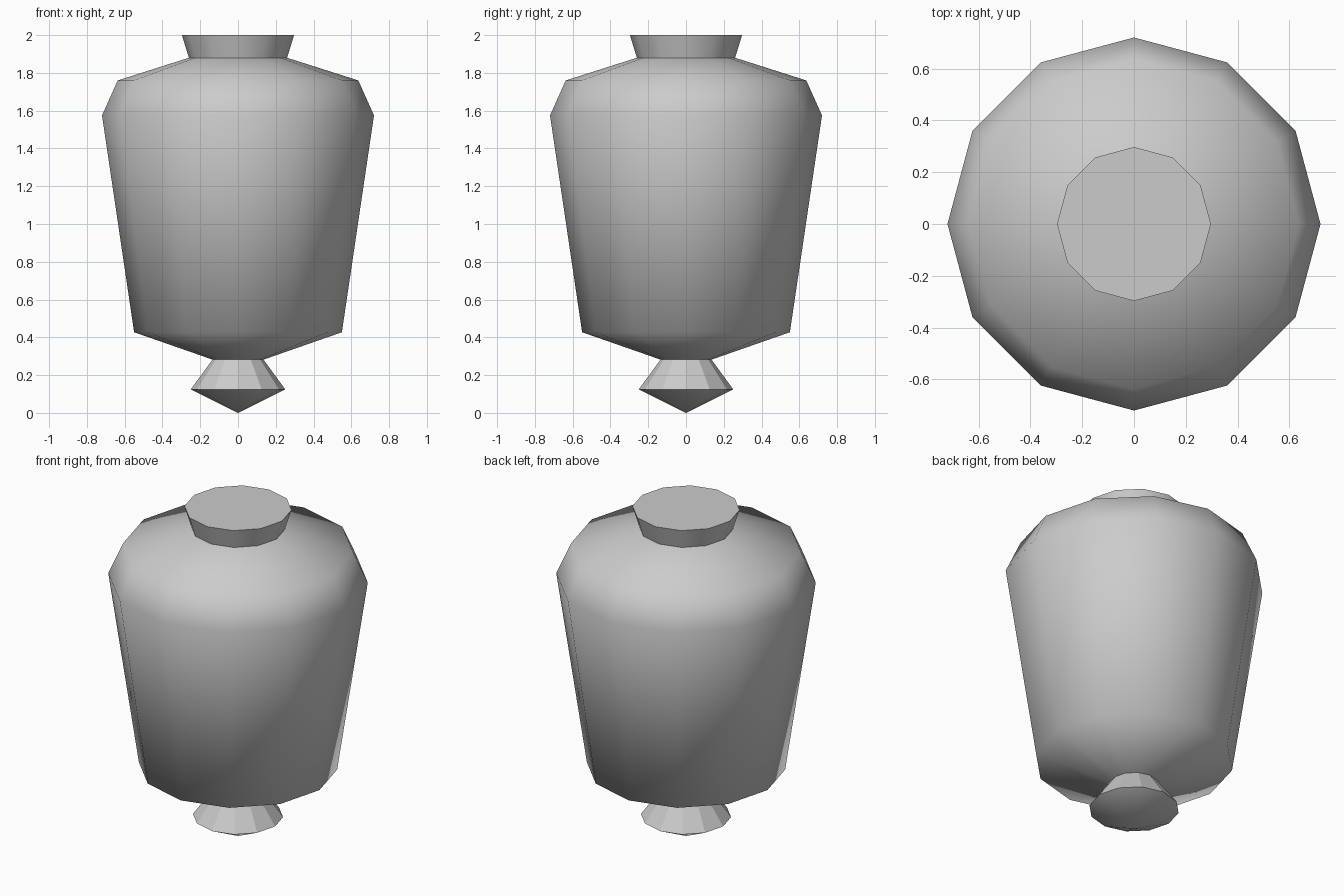
import bpy, bmesh
from math import cos, sin, tau

if "Cube" in bpy.data.objects:
    bpy.data.objects.remove(bpy.data.objects["Cube"])

SIDES = 12


def lathe(name, profile, faceted=(), sharp_rings=(), cap_top=False):
    """Spin (radius, z) points; faceted lists bands with hard upright edges."""
    bm = bmesh.new()
    rings = []
    for r, z in profile:
        if r == 0:
            rings.append([bm.verts.new((0, 0, z))] * SIDES)
        else:
            rings.append([bm.verts.new((r * cos(tau * i / SIDES), r * sin(tau * i / SIDES), z))
                          for i in range(SIDES)])
    for low, high in zip(rings, rings[1:]):
        for i in range(SIDES):
            j = (i + 1) % SIDES
            corners = dict.fromkeys((low[i], low[j], high[j], high[i]))
            bm.faces.new(list(corners)).smooth = True
    if cap_top:
        bm.faces.new(rings[-1])
    for band in faceted:
        for a, b in zip(rings[band], rings[band + 1]):
            bm.edges.get((a, b)).smooth = False
    for k in sharp_rings:
        for i in range(SIDES):
            bm.edges.get((rings[k][i - 1], rings[k][i])).smooth = False
    mesh = bpy.data.meshes.new(name)
    bm.to_mesh(mesh)
    bm.free()
    obj = bpy.data.objects.new(name, mesh)
    bpy.context.collection.objects.link(obj)
    return obj


# Pointed foot flaring below the body
lathe("foot", [(0, 0), (0.25, 0.125), (0.135, 0.282)], faceted=[1], sharp_rings=[1])

# Tapered body with sloping underside and rounded shoulder
lathe("body", [(0.135, 0.282), (0.55, 0.427), (0.72, 1.575), (0.637, 1.76), (0.26, 1.88)],
      faceted=[1])

# Flared neck closed by a flat top
lathe("neck", [(0.26, 1.88), (0.297, 2.0)], sharp_rings=[1], cap_top=True)
